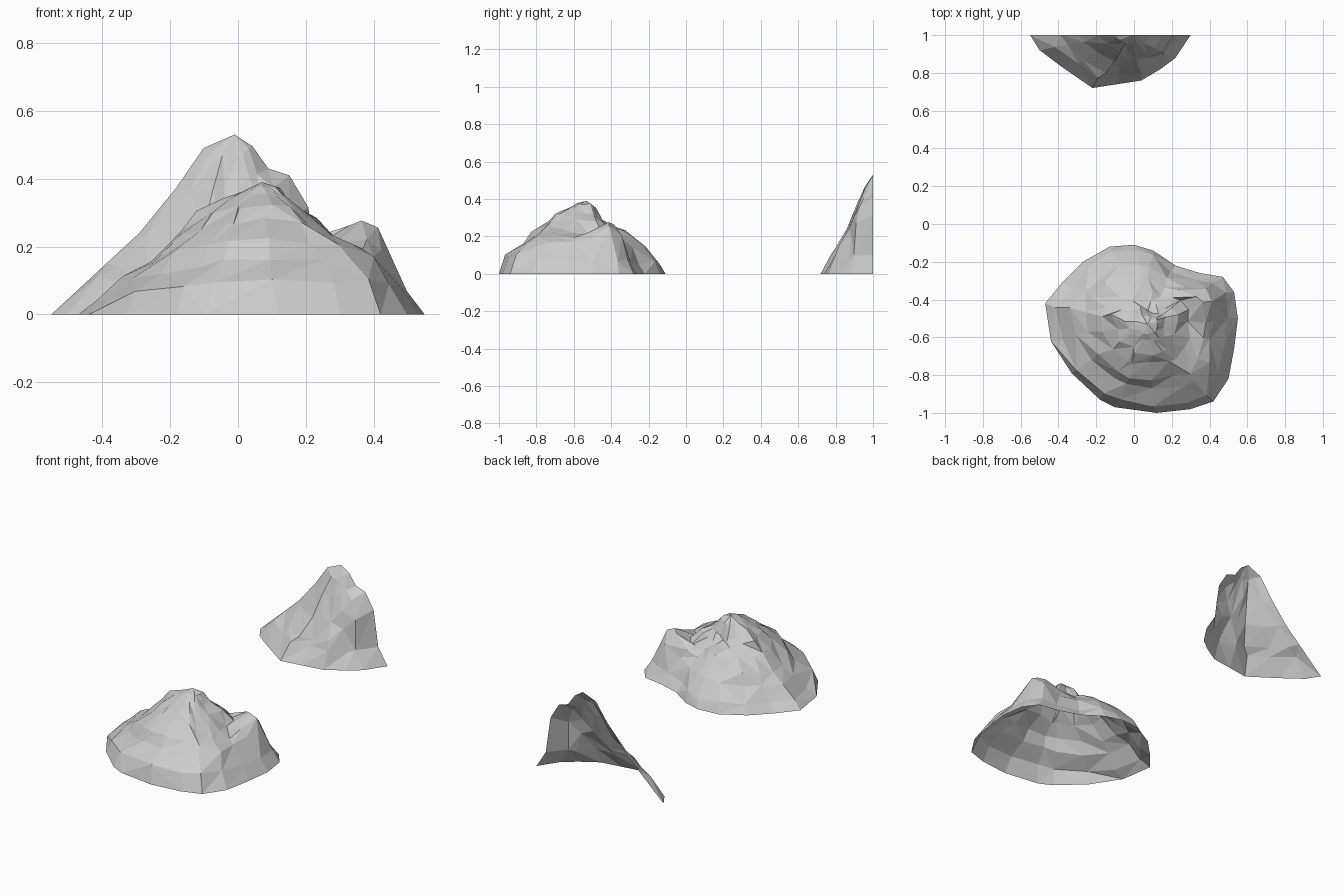
import bpy
import bmesh
import math
import random
from mathutils import Vector

random.seed(4)

default_cube = bpy.data.objects.get("Cube")
if default_cube:
    bpy.data.objects.remove(default_cube, do_unlink=True)

stone = bpy.data.materials.new("pale grey stone")
stone.use_nodes = True
stone.diffuse_color = (0.6, 0.6, 0.6, 1)
stone.node_tree.nodes["Principled BSDF"].inputs["Base Color"].default_value = stone.diffuse_color


def sample(profile, t):
    """Height along a slope, from the rim (t = 0) to the summit (t = 1)."""
    for (t_low, z_low), (t_high, z_high) in zip(profile, profile[1:]):
        if t <= t_high:
            return z_low + (z_high - z_low) * (t - t_low) / (t_high - t_low)
    return profile[-1][1]


def slope_height(slopes, angle, t):
    """Blend the slopes facing right, back, left and front by direction."""
    quarter = (angle / (math.pi / 2)) % 4
    first = int(quarter) % 4
    blend = quarter - int(quarter)
    blend = blend * blend * (3 - 2 * blend)
    return (sample(slopes[first], t) * (1 - blend)
            + sample(slopes[(first + 1) % 4], t) * blend)


def build_rock(name, rim, summit, slopes, rings, closed, bump=None):
    """Open rock shell: rings shrink from the rim to the summit."""
    bm = bmesh.new()
    peak = Vector(summit)
    count = len(rim)
    grid = []
    for ring in rings:
        row = []
        for i, (x, y) in enumerate(rim):
            outward = Vector((x - peak.x, y - peak.y, 0))
            angle = math.atan2(outward.y, outward.x)
            fixed = ring == 0 or (not closed and i in (0, count - 1))
            wobble = 0 if fixed else 0.1 * (1 - ring) * outward.length
            wobble = min(wobble, 0.016)
            point = peak + outward * (1 - ring)
            point.x += random.uniform(-wobble, wobble)
            point.y += random.uniform(-wobble, wobble)
            point.z = slope_height(slopes, angle, ring)
            point.z += random.uniform(-wobble, wobble) * 0.6
            if bump and ring > 0:
                bx, by, size, height = bump
                away = math.hypot(point.x - bx, point.y - by) / size
                point.z += height * math.exp(-away ** 4)
            row.append(bm.verts.new(point))
        grid.append(row)
    top = bm.verts.new(peak)

    spans = count if closed else count - 1
    for i in range(spans):
        j = (i + 1) % count
        for lower, upper in zip(grid, grid[1:]):
            a, b, c, d = lower[i], lower[j], upper[j], upper[i]
            if random.random() < 0.5:
                bm.faces.new((a, b, c))
                bm.faces.new((a, c, d))
            else:
                bm.faces.new((a, b, d))
                bm.faces.new((b, c, d))
        bm.faces.new((grid[-1][i], grid[-1][j], top))

    mesh = bpy.data.meshes.new(name)
    bm.to_mesh(mesh)
    bm.free()
    mesh.materials.append(stone)
    rock = bpy.data.objects.new(name, mesh)
    bpy.context.collection.objects.link(rock)
    return rock


# Front mound: full rim, counter-clockwise
mound_rim = [(0.55, -0.5), (0.53, -0.36), (0.47, -0.28), (0.35, -0.26),
             (0.22, -0.22), (0.1, -0.14), (0, -0.11), (-0.13, -0.12),
             (-0.27, -0.2), (-0.38, -0.31), (-0.47, -0.42), (-0.44, -0.62),
             (-0.33, -0.79), (-0.18, -0.93), (-0.1, -0.97), (0.12, -1),
             (0.3, -0.98), (0.42, -0.94), (0.5, -0.82), (0.53, -0.66)]
mound_right = [(0, 0), (0.25, 0.18), (0.35, 0.2), (0.54, 0.21),
               (0.67, 0.28), (0.8, 0.32), (0.87, 0.37), (1, 0.39)]
mound_back = [(0, 0), (0.3, 0.17), (0.4, 0.2), (0.6, 0.24),
              (0.82, 0.27), (0.9, 0.36), (1, 0.39)]
mound_left = [(0, 0), (0.5, 0.21), (0.56, 0.25), (0.72, 0.32), (1, 0.39)]
mound_front = [(0, 0), (0.1, 0.11), (0.36, 0.21), (0.57, 0.29),
               (0.85, 0.37), (1, 0.39)]
build_rock("front_mound", mound_rim, (0.07, -0.53, 0.39),
           (mound_right, mound_back, mound_left, mound_front),
           (0, 0.1, 0.25, 0.38, 0.54, 0.67, 0.8, 0.89), True,
           bump=(0.38, -0.42, 0.09, 0.075))

# Rear crag: half a rock, open along its straight back edge
crag_rim = [(-0.55, 1), (-0.5, 0.92), (-0.38, 0.83), (-0.22, 0.72),
            (-0.09, 0.74), (0.04, 0.76), (0.14, 0.82), (0.22, 0.88), (0.3, 1)]
crag_right = [(0, 0), (0.2, 0.1), (0.28, 0.3), (0.33, 0.34), (0.48, 0.41),
              (0.68, 0.43), (0.84, 0.5), (1, 0.53)]
crag_left = [(0, 0), (0.48, 0.24), (0.63, 0.34), (0.74, 0.41),
             (0.83, 0.49), (1, 0.53)]
crag_front = [(0, 0), (0.29, 0.13), (0.46, 0.22), (0.61, 0.33),
              (0.79, 0.44), (1, 0.53)]
build_rock("rear_crag", crag_rim, (-0.01, 1, 0.53),
           (crag_right, crag_right, crag_left, crag_front),
           (0, 0.2, 0.3, 0.48, 0.68, 0.83), False)
